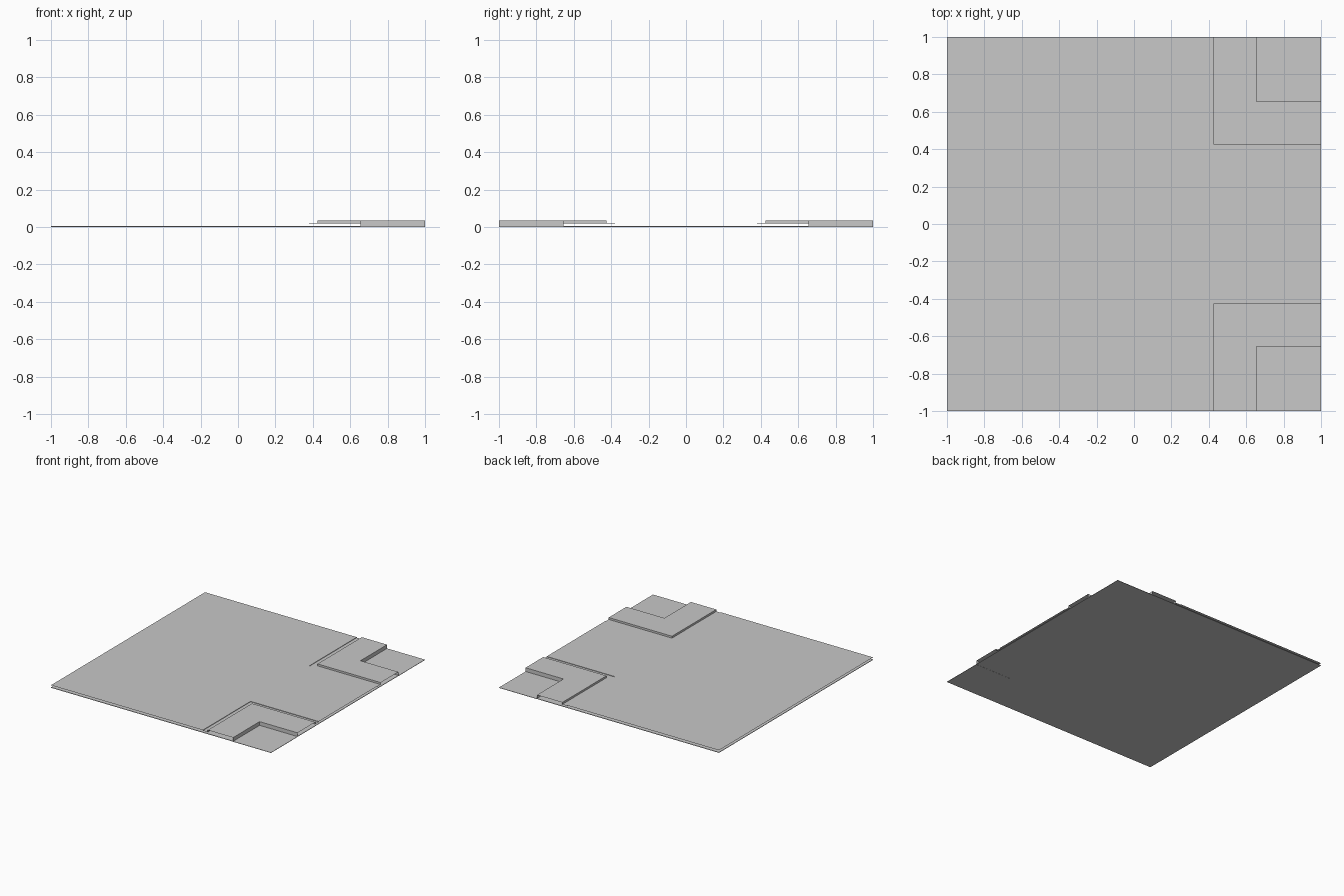
import bpy
import bmesh

cube = bpy.data.objects.get("Cube")
if cube:
    bpy.data.objects.remove(cube, do_unlink=True)

# One plain grey for the whole tile
grey = bpy.data.materials.new("light_grey")
grey.use_nodes = True
colour = (0.58, 0.58, 0.58, 1.0)
grey.diffuse_color = colour
grey.node_tree.nodes["Principled BSDF"].inputs["Base Color"].default_value = colour

# Heights and setbacks from the tile centre
ROAD_Z, GUTTER_Z, KERB_Z = 0.022, 0.018, 0.034
ROAD, KERB, CORNER = 0.38, 0.425, 0.655


def finish(name, bm):
    mesh = bpy.data.meshes.new(name)
    bm.to_mesh(mesh)
    bm.free()
    mesh.materials.append(grey)
    obj = bpy.data.objects.new(name, mesh)
    bpy.context.collection.objects.link(obj)
    return obj


def plate(name, outline, z, thickness=0.0):
    """Flat sheet from an outline, thickened upwards if asked."""
    bm = bmesh.new()
    face = bm.faces.new([bm.verts.new((x, y, z)) for x, y in outline])
    if thickness:
        grown = bmesh.ops.extrude_face_region(bm, geom=[face], use_keep_orig=True)
        verts = [g for g in grown["geom"] if isinstance(g, bmesh.types.BMVert)]
        bmesh.ops.translate(bm, verts=verts, vec=(0, 0, thickness))
        bmesh.ops.recalc_face_normals(bm, faces=bm.faces)
    return finish(name, bm)


def junction(d):
    """Tile outline with two square corners cut away on the +x side."""
    return [(-1, -1), (d, -1), (d, -d), (1, -d), (1, d), (d, d), (d, 1), (-1, 1)]


def pavement(name, side):
    """Gutter, kerb and walkway swept round one corner, open at the tile edge."""
    profile = [(ROAD, ROAD_Z), (ROAD, GUTTER_Z), (KERB, GUTTER_Z),
               (KERB, KERB_Z), (CORNER, KERB_Z), (CORNER, 0)]
    bm = bmesh.new()
    rows = [[bm.verts.new((x, y * side, z)) for x, y in ((d, 1), (d, d), (1, d))]
            for d, z in profile]
    for a, b in zip(rows, rows[1:]):
        for i in range(2):
            quad = [a[i], b[i], b[i + 1], a[i + 1]]
            bm.faces.new(quad[::-1] if side > 0 else quad)
    return finish(name, bm)


# Thin underside and the raised road surface
plate("base", junction(CORNER), 0.001, 0.004)
plate("road_surface", junction(ROAD), ROAD_Z)

# Pavement and low ground at the two corners
for label, side in (("front", -1), ("back", 1)):
    pavement(label + "_pavement", side)
    near, far = sorted((CORNER * side, side))
    plate(label + "_corner_ground",
          [(CORNER, near), (1, near), (1, far), (CORNER, far)], 0, 0.003)
